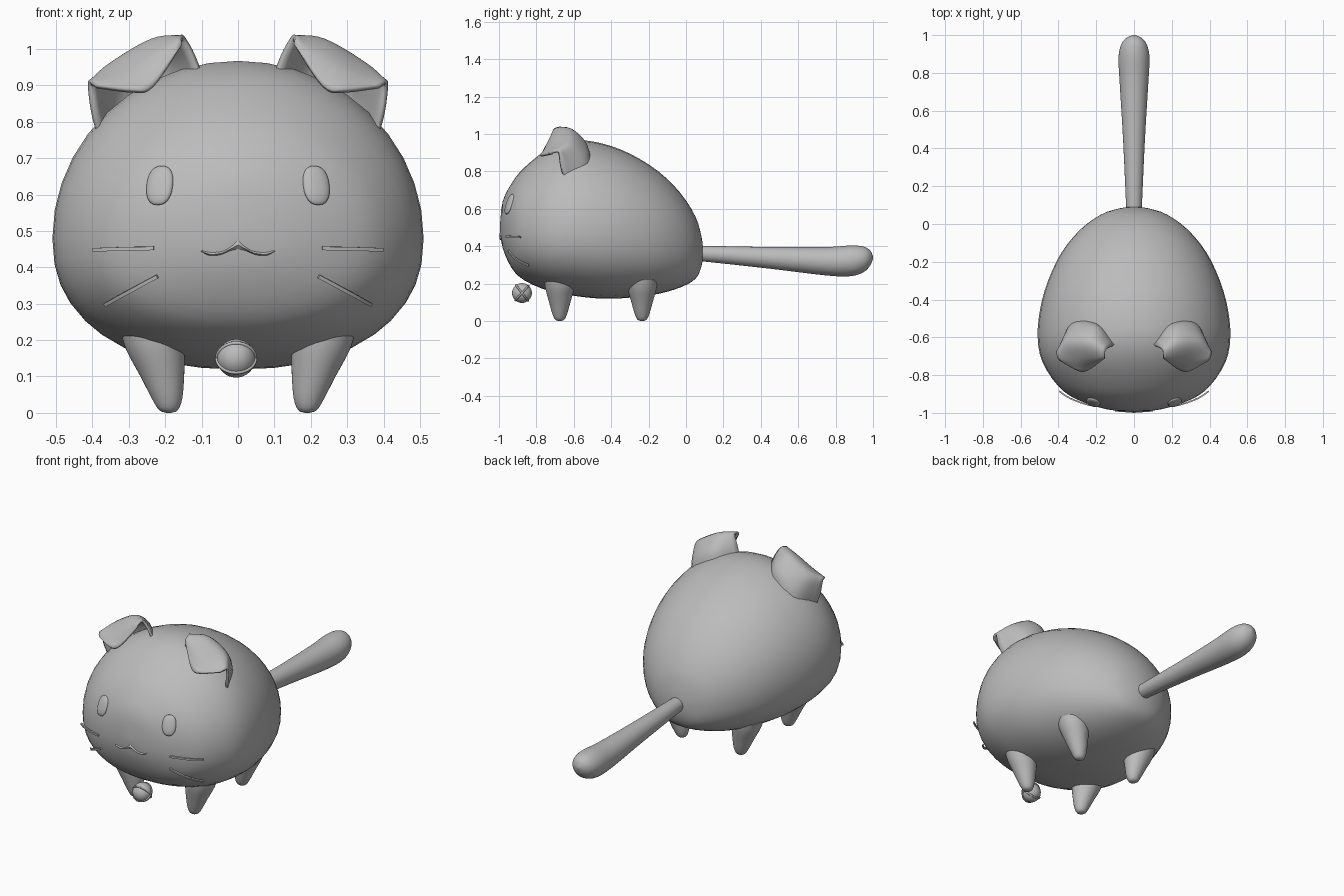
import bpy, bmesh, math
from mathutils import Vector
from mathutils.bvhtree import BVHTree

if "Cube" in bpy.data.objects:
    bpy.data.objects.remove(bpy.data.objects["Cube"], do_unlink=True)

grey = bpy.data.materials.new("plain grey")
grey.use_nodes = True
grey.diffuse_color = (0.5, 0.5, 0.5, 1)
grey.node_tree.nodes["Principled BSDF"].inputs["Base Color"].default_value = (0.5, 0.5, 0.5, 1)


def spline(points, steps):
    """Catmull-Rom samples through the control tuples."""
    pts = [Vector(p) for p in points]
    pts = [pts[0] * 2 - pts[1]] + pts + [pts[-1] * 2 - pts[-2]]
    out = []
    for a, b, c, d in zip(pts, pts[1:], pts[2:], pts[3:]):
        for i in range(steps):
            t = i / steps
            out.append(0.5 * (2 * b + (c - a) * t + (2 * a - 5 * b + 4 * c - d) * t ** 2
                              + (3 * b - a - 3 * c + d) * t ** 3))
    return out + [pts[-2]]


def finish(obj, name):
    obj.name = name
    obj.data.materials.append(grey)
    bpy.ops.object.select_all(action="DESELECT")
    obj.select_set(True)
    bpy.context.view_layer.objects.active = obj
    bpy.ops.object.shade_smooth_by_angle(angle=math.radians(50))


def add_object(name, verts, faces, mirror=False):
    mesh = bpy.data.meshes.new(name)
    mesh.from_pydata([tuple(v) for v in verts], [], faces)
    bm = bmesh.new()
    bm.from_mesh(mesh)
    bmesh.ops.recalc_face_normals(bm, faces=bm.faces)
    bm.to_mesh(mesh)
    bm.free()
    obj = bpy.data.objects.new(name, mesh)
    bpy.context.collection.objects.link(obj)
    finish(obj, name)
    if mirror:
        obj.modifiers.new("mirror", "MIRROR")
    return obj


def grid_faces(rows, cols, closed):
    span = cols if closed else cols - 1
    return [(r * cols + c, r * cols + (c + 1) % cols,
             (r + 1) * cols + (c + 1) % cols, (r + 1) * cols + c)
            for r in range(rows - 1) for c in range(span)]


def loft(name, rings, mirror=False):
    n = len(rings[0])
    faces = grid_faces(len(rings), n, True)
    faces += [tuple(range(n)), tuple(range((len(rings) - 1) * n, len(rings) * n))]
    return add_object(name, [v for r in rings for v in r], faces, mirror)


ANGLES = [2 * math.pi * i / 40 for i in range(40)]


# Body: cross-sections along y given as (y, half width, top, bottom, widest height)
def body_ring(s):
    y, w, top, bot, mid = s
    ring = []
    for a in ANGLES:
        c, sn = math.cos(a), math.sin(a)
        power = 1 if sn > 0 else 0.87
        x = math.copysign(abs(c) ** power, c) * w
        z = mid + (top - mid) * sn if sn > 0 else mid - (mid - bot) * abs(sn) ** power
        ring.append(Vector((x, y, z)))
    return ring


stations = [(-.995, .01, .51, .49, .5), (-.98, .15, .64, .39, .5), (-.93, .3, .74, .28, .49),
            (-.86, .4, .825, .215, .48), (-.73, .485, .925, .16, .48), (-.6, .51, .967, .135, .48),
            (-.45, .497, .95, .12, .47), (-.3, .455, .895, .125, .46), (-.15, .383, .802, .145, .44),
            (-.03, .285, .685, .18, .42), (.05, .175, .56, .225, .39), (.082, .08, .455, .29, .37),
            (.092, .01, .38, .36, .37)]
body = loft("body", [body_ring(s) for s in spline(stations, 3)])
face_tree = BVHTree.FromPolygons([v.co for v in body.data.vertices],
                                 [tuple(p.vertices) for p in body.data.polygons])


def on_face(x, z, lift=0.0):
    hit, normal, _, _ = face_tree.ray_cast(Vector((x, -2, z)), Vector((0, 1, 0)))
    if normal.y > 0:
        normal = -normal
    return hit + normal * lift, normal


# Legs: tapered stubs leaning outwards, given as (x, z, radius)
leg = [(.19, 0, .006), (.191, .008, .026), (.195, .04, .042), (.208, .1, .06),
       (.226, .17, .08), (.235, .22, .088)]
for name, y in (("front_legs", -.675), ("back_legs", -.235)):
    loft(name, [[(x + r * math.cos(a), y + r * .95 * math.sin(a), z) for a in ANGLES]
                for x, z, r in spline(leg, 3)], True)

# Tail: club that thickens to a round end, given as (y, z, radius)
tail = [(.02, .362, .038), (.1, .36, .042), (.45, .338, .058), (.75, .32, .076), (.88, .322, .082),
        (.95, .33, .068), (.985, .337, .04), (1, .34, .006)]
loft("tail", [[(r * math.cos(a), y, z + r * math.sin(a)) for a in ANGLES]
              for y, z, r in spline(tail, 4)])

# Ears: a curved shell whose tip folds forward, rows from rear base to flap edge
ear_rows = [[(.1, -.64, .92), (.19, -.53, .89), (.32, -.52, .81), (.38, -.65, .76)],
            [(.125, -.65, .985), (.21, -.55, .965), (.335, -.555, .89), (.398, -.67, .83)],
            [(.15, -.665, 1.03), (.235, -.625, 1.022), (.35, -.625, .955), (.407, -.68, .9)],
            [(.155, -.7, 1.025), (.235, -.705, .985), (.33, -.71, .93), (.403, -.705, .905)],
            [(.155, -.705, 1.01), (.235, -.765, .897), (.29, -.775, .885), (.39, -.72, .895)]]
across = [spline(row, 5) for row in ear_rows]
columns = [spline(col, 5) for col in zip(*across)]
ears = add_object("folded_ears", [v for col in columns for v in col],
                  grid_faces(len(columns), len(columns[0]), False), True)
shell = ears.modifiers.new("thickness", "SOLIDIFY")
shell.thickness = .014
shell.offset = 0

# Eyes: raised ovals set on the face
for side, x in (("left", .215), ("right", -.215)):
    spot, normal = on_face(x, .625)
    bpy.ops.mesh.primitive_uv_sphere_add(segments=24, ring_count=14, location=spot)
    eye = bpy.context.object
    for v in eye.data.vertices:
        v.co.x = math.copysign(abs(v.co.x) ** .85, v.co.x) * .038
        v.co.y = math.copysign(abs(v.co.y) ** .85, v.co.y) * .057
        v.co.z *= .014
    eye.rotation_euler = normal.to_track_quat("Z", "Y").to_euler()
    finish(eye, side + "_eye")


# Whiskers: thin bars that lift off the cheek towards their ends
def whisker(name, start, end):
    start, end = Vector(start), Vector(end)
    side = (end - start).normalized() * .005
    up = Vector((-side.y, 0, side.x))
    rings = []
    for i in range(7):
        x, z = start.lerp(end, i / 6)
        p, normal = on_face(x, z, .005 + .012 * i / 6)
        out = normal * .004
        rings.append([p + up + out, p + up - out, p - up - out, p - up + out])
    loft(name, rings, True)


whisker("upper_whiskers", (.23, .453), (.385, .449))
whisker("lower_whiskers", (.22, .376), (.355, .306))

# Mouth: narrow raised lip with a central peak
upper = spline([(-.1, .447), (-.075, .441), (-.04, .445), (-.015, .46), (0, .474)], 3)
lower = spline([(-.1, .443), (-.08, .433), (-.05, .434), (-.02, .446), (0, .45)], 3)
strip = []
for u, l in zip(upper, lower):
    mid = (u + l) / 2
    strip += [on_face(u.x, u.y, .001)[0], on_face(mid.x, mid.y, .008)[0], on_face(l.x, l.y, .001)[0]]
add_object("mouth", strip, grid_faces(len(upper), 3, False), True)

# Bell under the chin: ball with two crossing bands
centre = Vector((-.005, -.877, .15))
bpy.ops.mesh.primitive_uv_sphere_add(segments=24, ring_count=16, radius=.053, location=centre)
finish(bpy.context.object, "bell")
for name, tilt in (("bell_lower_band", 48), ("bell_upper_band", -52)):
    bpy.ops.mesh.primitive_torus_add(major_segments=32, minor_segments=8, major_radius=.053,
                                     minor_radius=.005, location=centre,
                                     rotation=(math.radians(tilt), 0, 0))
    finish(bpy.context.object, name)
